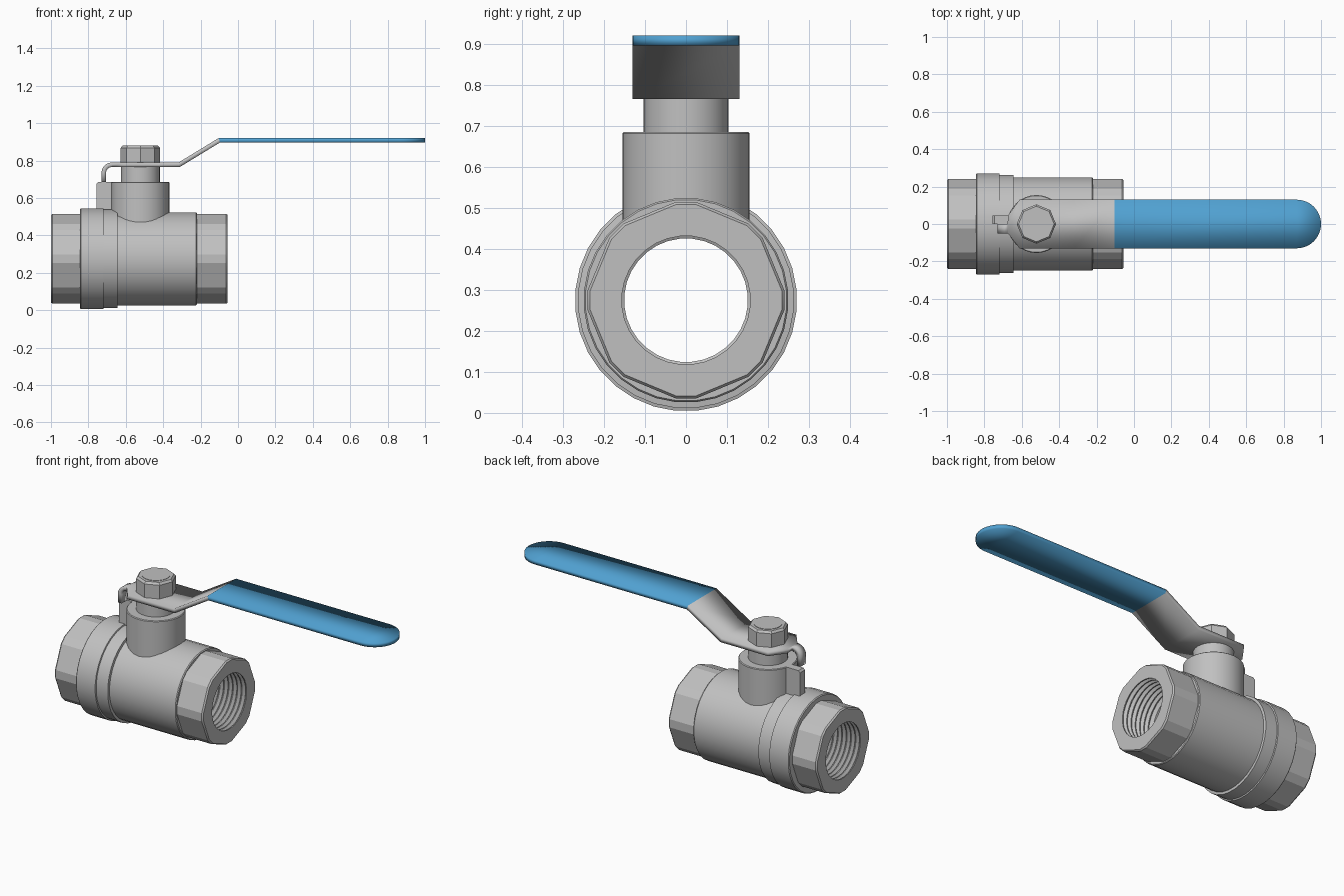
import bpy, bmesh, math

if "Cube" in bpy.data.objects:
    bpy.data.objects.remove(bpy.data.objects["Cube"], do_unlink=True)

AXIS_Z, STEM_X, SEG = 0.275, -0.522, 32


def material(name, rgb):
    m = bpy.data.materials.new(name)
    m.use_nodes = True
    m.diffuse_color = (*rgb, 1)
    m.node_tree.nodes["Principled BSDF"].inputs["Base Color"].default_value = (*rgb, 1)
    return m


steel = material("grey steel", (0.53, 0.53, 0.53))
blue = material("blue grip", (0.08, 0.35, 0.63))


def finish(name, bm, mats=(steel,), angle=20):
    bmesh.ops.recalc_face_normals(bm, faces=bm.faces)
    mesh = bpy.data.meshes.new(name)
    bm.to_mesh(mesh)
    bm.free()
    ob = bpy.data.objects.new(name, mesh)
    bpy.context.collection.objects.link(ob)
    for m in mats:
        mesh.materials.append(m)
    bpy.ops.object.select_all(action="DESELECT")
    ob.select_set(True)
    bpy.context.view_layer.objects.active = ob
    bpy.ops.object.shade_smooth_by_angle(angle=math.radians(angle))
    return ob


def bridge(bm, a, b):
    for i in range(len(a)):
        j = (i + 1) % len(a)
        bm.faces.new((a[i], a[j], b[j], b[i]))


def octagon_radius(apothem, angle):
    # the corners fall between two samples, which leaves them clipped
    return apothem / math.cos((angle % math.radians(45)) - math.radians(22.5))


def pipe(name, stations):
    """Closed tube round the x axis; a station is (x, radius, is_octagon)."""
    bm = bmesh.new()
    rings = []
    for x, r, is_oct in stations:
        ring = []
        for i in range(SEG):
            a = math.tau * (i + 0.5) / SEG
            q = octagon_radius(r, a) if is_oct else r
            ring.append(bm.verts.new((x, q * math.sin(a), AXIS_Z + q * math.cos(a))))
        rings.append(ring)
    for k, ring in enumerate(rings):
        bridge(bm, ring, rings[(k + 1) % len(rings)])
    return finish(name, bm)


def turned(name, profile, sides=SEG):
    """Capped upright solid round the stem; profile is (z, radius)."""
    bm = bmesh.new()
    rings = []
    for z, r in profile:
        angles = [math.tau * i / sides for i in range(sides)]
        rings.append([bm.verts.new((STEM_X + r * math.cos(a), r * math.sin(a), z))
                      for a in angles])
    for a, b in zip(rings, rings[1:]):
        bridge(bm, a, b)
    bm.faces.new(rings[0])
    bm.faces.new(rings[-1])
    return finish(name, bm)


# Valve body: octagonal ends, stepped collar, round barrel
outer = [(-1.0, 0.225, True), (-0.992, 0.231, True), (-0.845, 0.231, True),
         (-0.845, 0.266, False), (-0.84, 0.271, False), (-0.72, 0.271, False),
         (-0.718, 0.264, False), (-0.645, 0.264, False), (-0.643, 0.25, False),
         (-0.225, 0.25, False), (-0.22, 0.246, False), (-0.22, 0.231, True),
         (-0.063, 0.231, True), (-0.055, 0.225, True)]

# Bore: ring threads at both mouths and a plain passage between
PITCH, TURNS = 0.028, 7


def thread(x, direction):
    pts = []
    for i in range(TURNS):
        start = x + direction * PITCH * i
        pts += [(start, 0.157, False), (start + direction * PITCH * 0.2, 0.157, False),
                (start + direction * PITCH * 0.6, 0.172, False)]
    pts.append((x + direction * PITCH * TURNS, 0.151, False))
    return pts


bore = thread(-0.055, -1) + thread(-1.0, 1)[::-1]
pipe("valve_body", outer + bore)

# Neck, stem and nut
turned("neck", [(0.44, 0.155), (0.682, 0.155), (0.686, 0.151)])
turned("stem", [(0.68, 0.104), (0.77, 0.104)])
turned("nut", [(0.785, 0.105), (0.868, 0.105), (0.88, 0.095)], 8)
turned("stem_tip", [(0.86, 0.074), (0.882, 0.074)])

# Stop lug on the side of the neck
bm = bmesh.new()
outline = [(-0.64, 0.5), (-0.757, 0.5), (-0.757, 0.675), (-0.747, 0.686), (-0.64, 0.686)]
near, far = [[bm.verts.new((x, y, z)) for x, z in outline] for y in (0.0, 0.045)]
bridge(bm, near, far)
bm.faces.new(near)
bm.faces.new(far)
finish("stop_lug", bm)

# Lever: a bent strip with stations (x, z, right edge, left edge)
PLATE_Z, GRIP_Z, HALF = 0.7775, 0.9085, 0.13
GRIP_START, ROUND_X = -0.1, 0.87
strip = [(-0.7175, 0.686, -0.05, 0.0)]
for i in range(7):
    a = math.radians(15 * i)
    strip.append((-0.675 - 0.0425 * math.cos(a), 0.735 + 0.0425 * math.sin(a), -0.05, 0.0))
strip += [(-0.674, PLATE_Z, -0.05, 0.045), (-0.612, PLATE_Z, -HALF, HALF),
          (-0.315, PLATE_Z, -HALF, HALF), (GRIP_START, GRIP_Z, -HALF, HALF)]
for i in range(13):
    a = math.radians(7.5 * i)
    w = max(HALF * math.cos(a), 0.004)
    strip.append((ROUND_X + HALF * math.sin(a), GRIP_Z, -w, w))

bm = bmesh.new()
pairs = [(bm.verts.new((x, y0, z)), bm.verts.new((x, y1, z))) for x, z, y0, y1 in strip]
for (a, b), (c, d) in zip(pairs, pairs[1:]):
    face = bm.faces.new((a, c, d, b))
    face.material_index = int(face.calc_center_median().x > GRIP_START)
lever = finish("lever", bm, (steel, blue))
solid = lever.modifiers.new("thickness", "SOLIDIFY")
solid.thickness = 0.024
solid.offset = 0
solid.use_even_offset = True
